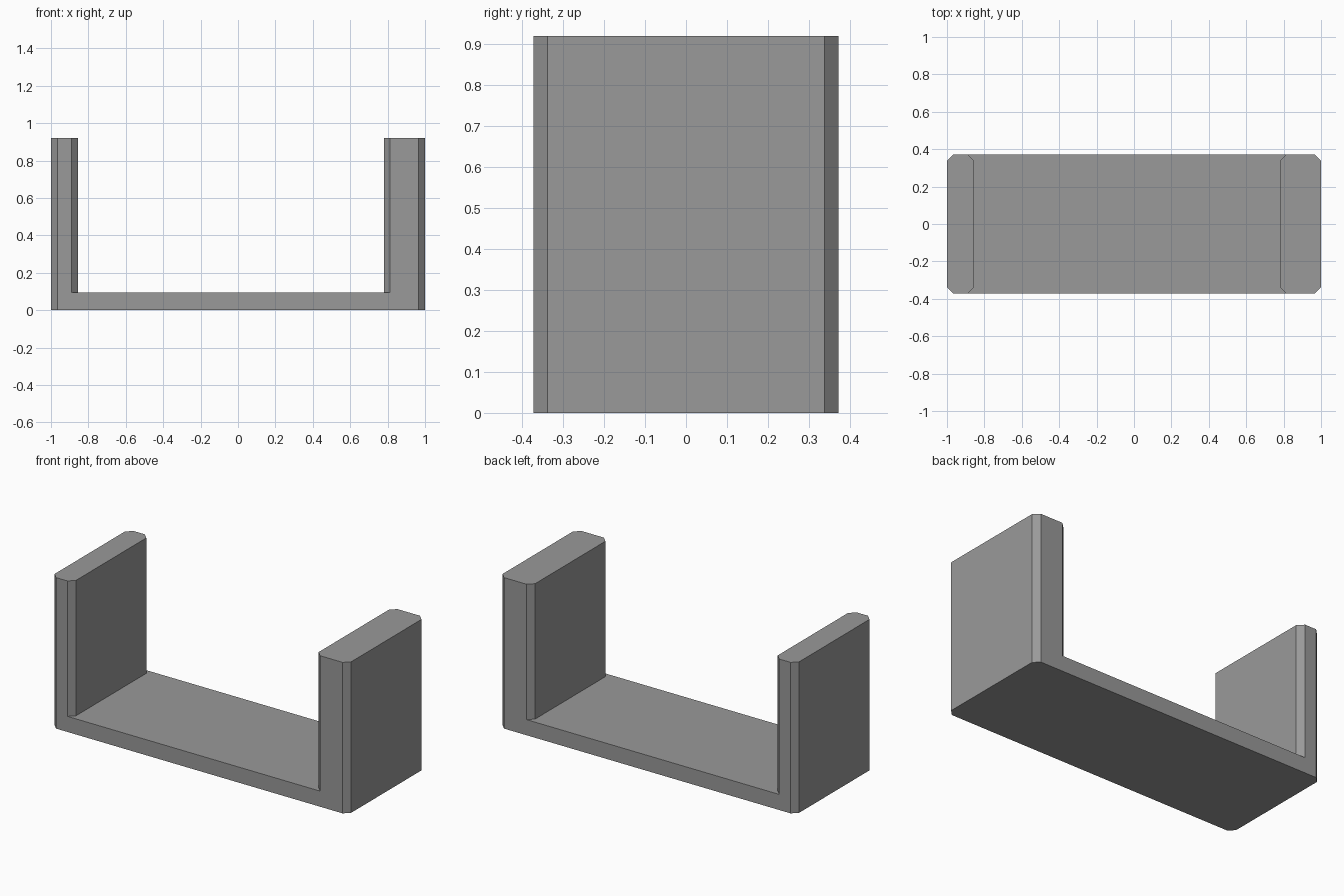
import bpy, bmesh, math

if "Cube" in bpy.data.objects:
    bpy.data.objects.remove(bpy.data.objects["Cube"])

DEPTH, CUT = 0.372, 0.034       # half depth and corner chamfer
FLOOR, TOP = 0.095, 0.92        # floor thickness and wall height
LEFT, RIGHT = -0.855, 0.78      # inner faces of the two walls


def wall_plan(x0, x1):
    """Rectangle with chamfered corners, counter-clockwise."""
    d, c = DEPTH, CUT
    return [(x0 + c, -d), (x1 - c, -d), (x1, c - d), (x1, d - c),
            (x1 - c, d), (x0 + c, d), (x0, d - c), (x0, c - d)]


def raise_faces(bm, faces, z):
    """Extrude faces straight up to height z and return the new caps."""
    res = bmesh.ops.extrude_face_region(bm, geom=faces)["geom"]
    for v in res:
        if isinstance(v, bmesh.types.BMVert):
            v.co.z = z
    return [f for f in res if isinstance(f, bmesh.types.BMFace)]


bm = bmesh.new()
left, right = wall_plan(-1, LEFT), wall_plan(RIGHT, 1)
# Floor fills the gap between the chamfered inner wall ends
floor = [left[1], right[0], right[7], right[6], right[5], left[4], left[3], left[2]]
points = {}
for plan in (left, floor, right):
    for p in plan:
        if p not in points:
            points[p] = bm.verts.new((*p, 0))
    bm.faces.new([points[p] for p in plan])

# Floor slab, keeping the underside closed
bottom = bm.faces[:]
caps = raise_faces(bm, bottom, FLOOR)
lower = [f for f in bm.faces if all(v.co.z < 0.001 for v in f.verts)]
if not lower:
    for plan in (left, floor, right):
        bm.faces.new([points[p] for p in reversed(plan)])

# Two upright walls
tops = [f for f in caps
        if f.calc_center_median().x < LEFT or f.calc_center_median().x > RIGHT]
old = tops[:]
raise_faces(bm, tops, TOP)
leftover = [f for f in old if f.is_valid and all(v.co.z < TOP - 0.01 for v in f.verts)]
if leftover:
    bmesh.ops.delete(bm, geom=leftover, context='FACES_ONLY')

# Merge coplanar faces into clean flat panels
bmesh.ops.recalc_face_normals(bm, faces=bm.faces[:])
bmesh.ops.dissolve_limit(bm, angle_limit=math.radians(1),
                         verts=bm.verts[:], edges=bm.edges[:])
bmesh.ops.recalc_face_normals(bm, faces=bm.faces[:])

mesh = bpy.data.meshes.new("channel_bracket")
bm.to_mesh(mesh)
bm.free()
bracket = bpy.data.objects.new("channel_bracket", mesh)
bpy.context.collection.objects.link(bracket)

grey = bpy.data.materials.new("grey")
grey.diffuse_color = (0.32, 0.32, 0.32, 1)
grey.use_nodes = True
grey.node_tree.nodes["Principled BSDF"].inputs["Base Color"].default_value = grey.diffuse_color
mesh.materials.append(grey)
